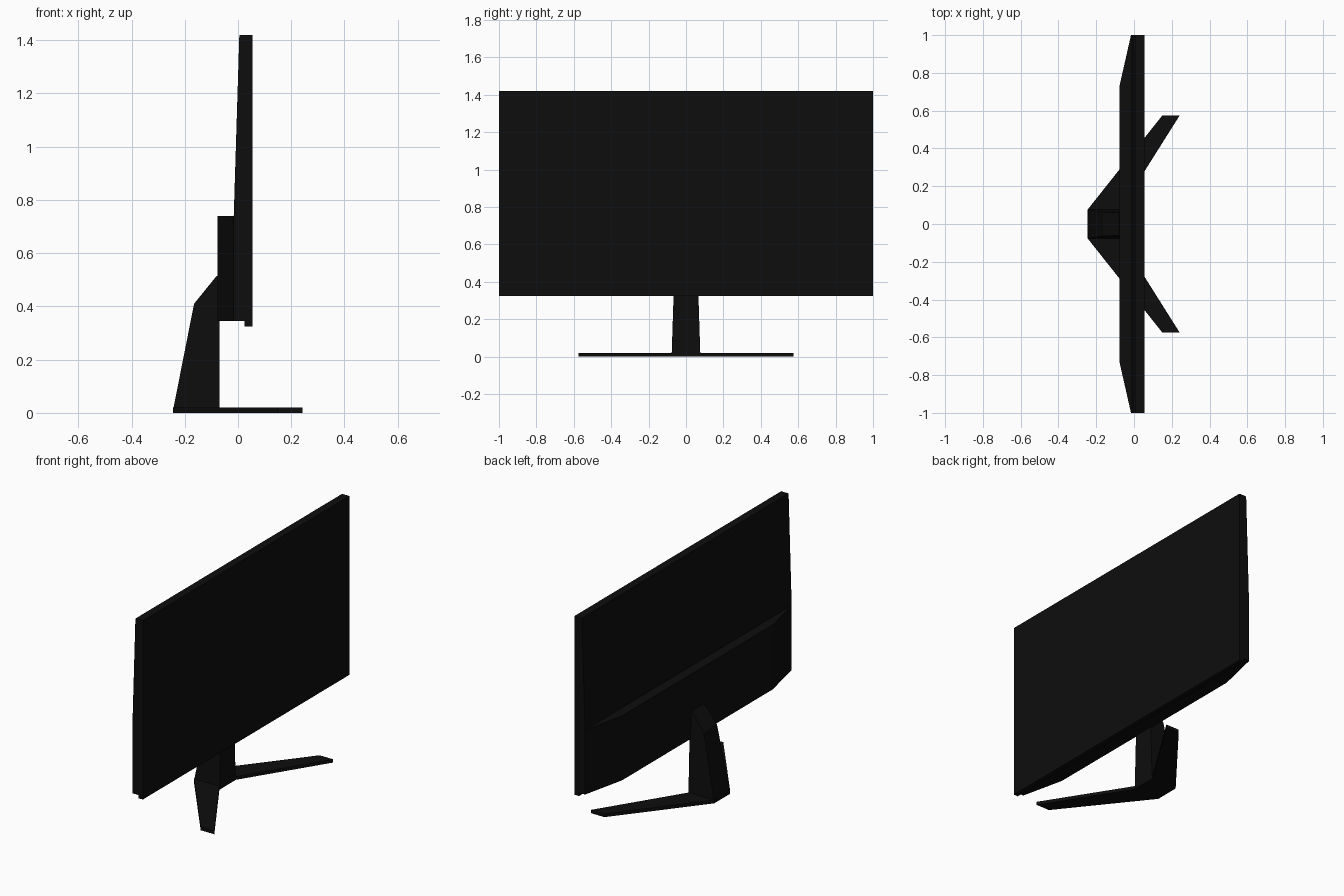
import bpy
import bmesh
from mathutils import Vector

cube = bpy.data.objects.get("Cube")
if cube:
    bpy.data.objects.remove(cube, do_unlink=True)

black = bpy.data.materials.new("matte_black")
black.use_nodes = True
colour = (0.004, 0.004, 0.004, 1)
black.diffuse_color = colour
black.node_tree.nodes["Principled BSDF"].inputs["Base Color"].default_value = colour


def prism(name, outline, start, depth, taper=None):
    """Extrude a closed outline of 3D points along depth."""
    bm = bmesh.new()
    face = bm.faces.new([bm.verts.new(Vector(p) + Vector(start)) for p in outline])
    new = bmesh.ops.extrude_face_region(bm, geom=[face])["geom"]
    moved = [v for v in new if isinstance(v, bmesh.types.BMVert)]
    bmesh.ops.translate(bm, verts=moved, vec=depth)
    if taper:
        for v in bm.verts:
            v.co.y *= taper(v.co.z)
    bmesh.ops.recalc_face_normals(bm, faces=bm.faces)
    mesh = bpy.data.meshes.new(name)
    bm.to_mesh(mesh)
    bm.free()
    mesh.materials.append(black)
    obj = bpy.data.objects.new(name, mesh)
    bpy.context.collection.objects.link(obj)
    return obj


def side(points):
    return [(x, 0, z) for x, z in points]


def plan(points):
    return [(x, y, 0) for x, y in points]


# Flat display panel facing +x
prism("screen_panel", side([(0.025, 0.325), (0.055, 0.325), (0.055, 1.42), (0.025, 1.42)]),
      (0, -1, 0), (0, 2, 0))

# Thin upper back, narrowing towards the top
prism("upper_back_shell", side([(0.025, 0.74), (0.025, 1.42), (0.005, 1.42), (-0.016, 0.74)]),
      (0, -1, 0), (0, 2, 0))

# Thick lower back with slanted ends
prism("lower_back_shell", plan([(0.025, -1), (0.025, 1), (-0.016, 1), (-0.077, 0.73),
                                (-0.077, -0.73), (-0.016, -1)]),
      (0, 0, 0.345), (0, 0, 0.395))

# Leaning neck, slightly narrower at the top
prism("stand_neck", side([(-0.245, 0), (-0.07, 0), (-0.07, 0.515), (-0.08, 0.515), (-0.165, 0.41),
                          (-0.242, 0.02)]),
      (0, -0.077, 0), (0, 0.154, 0), lambda z: 1 - 0.42 * z)

# Two splayed feet
for label, s in (("left", 1), ("right", -1)):
    prism(f"{label}_foot", plan([(-0.245, 0.077 * s), (0.15, 0.575 * s), (0.242, 0.575 * s),
                                 (-0.07, 0.08 * s), (-0.07, 0.04 * s), (-0.245, 0.04 * s)]),
          (0, 0, 0), (0, 0, 0.02))
